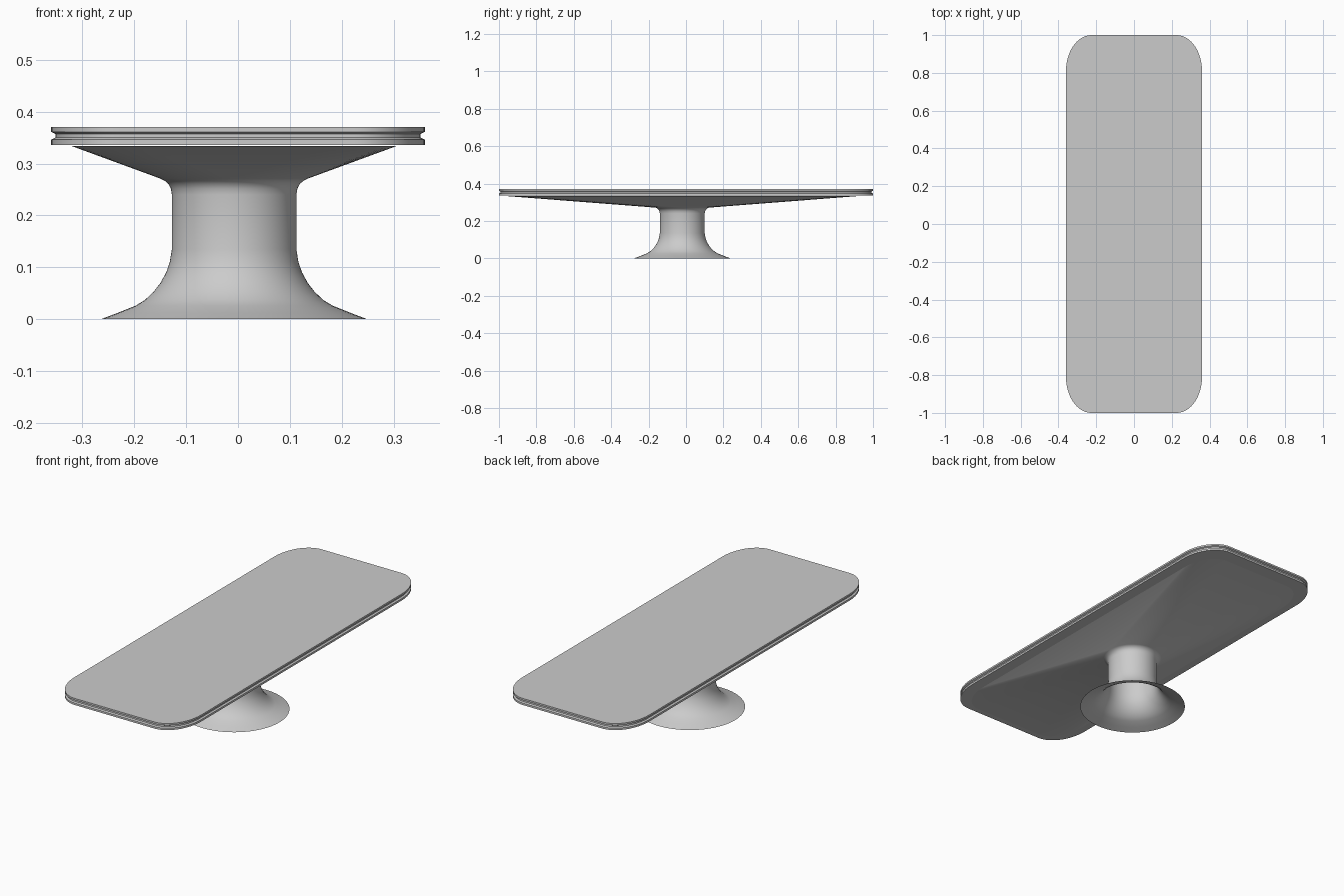
import bpy, bmesh, math

if "Cube" in bpy.data.objects:
    bpy.data.objects.remove(bpy.data.objects["Cube"])

STEPS = 20  # points per quarter corner


def outline(hx, hy, rx, ry, z, cx=0.0, cy=0.0):
    """Rounded rectangle; a circle when the radii equal the half sizes."""
    pts = []
    for q in range(4):
        sx = 1 if q in (0, 3) else -1
        sy = 1 if q in (0, 1) else -1
        for i in range(STEPS + 1):
            a = math.pi / 2 * (q + i / STEPS)
            pts.append((cx + sx * (hx - rx) + rx * math.cos(a),
                        cy + sy * (hy - ry) + ry * math.sin(a), z))
    return pts


def loft(name, rings, caps):
    bm = bmesh.new()
    rows = [[bm.verts.new(p) for p in ring] for ring in rings]
    n = len(rows[0])
    for lo, hi in zip(rows, rows[1:]):
        for i in range(n):
            j = (i + 1) % n
            bm.faces.new((lo[i], lo[j], hi[j], hi[i]))
    if caps:
        bm.faces.new(rows[0][::-1])
        bm.faces.new(rows[-1])
    bmesh.ops.remove_doubles(bm, verts=bm.verts, dist=1e-5)
    bmesh.ops.recalc_face_normals(bm, faces=bm.faces)
    me = bpy.data.meshes.new(name)
    bm.to_mesh(me)
    bm.free()
    ob = bpy.data.objects.new(name, me)
    bpy.context.collection.objects.link(ob)
    bpy.ops.object.select_all(action='DESELECT')
    ob.select_set(True)
    bpy.context.view_layer.objects.active = ob
    bpy.ops.object.shade_smooth_by_angle(angle=math.radians(30))
    return ob


# Tabletop slab with a recessed groove around its edge: (inset, height)
slab = [(0, .336), (0, .346), (.008, .35), (.008, .357), (0, .361), (0, .37)]
loft("tabletop",
     [outline(.36 - d, 1 - d, .135 - d, .19 - d, z) for d, z in slab], True)

# Pedestal: flared open foot, column and neck spreading into the underside
CX, CY = -.0075, -.02
profile = [(.257, 0), (.225, .012), (.19, .026), (.172, .037), (.155, .053),
           (.142, .070), (.131, .090), (.124, .110), (.12, .135), (.12, .24),
           (.122, .252), (.127, .261), (.134, .267), (.142, .271)]
rings = [outline(r, r, r, r, z, CX, CY) for r, z in profile]
rings.append(outline(.3125, .95, .12, .18, .3335, CX, CY))
loft("pedestal", rings, False)
